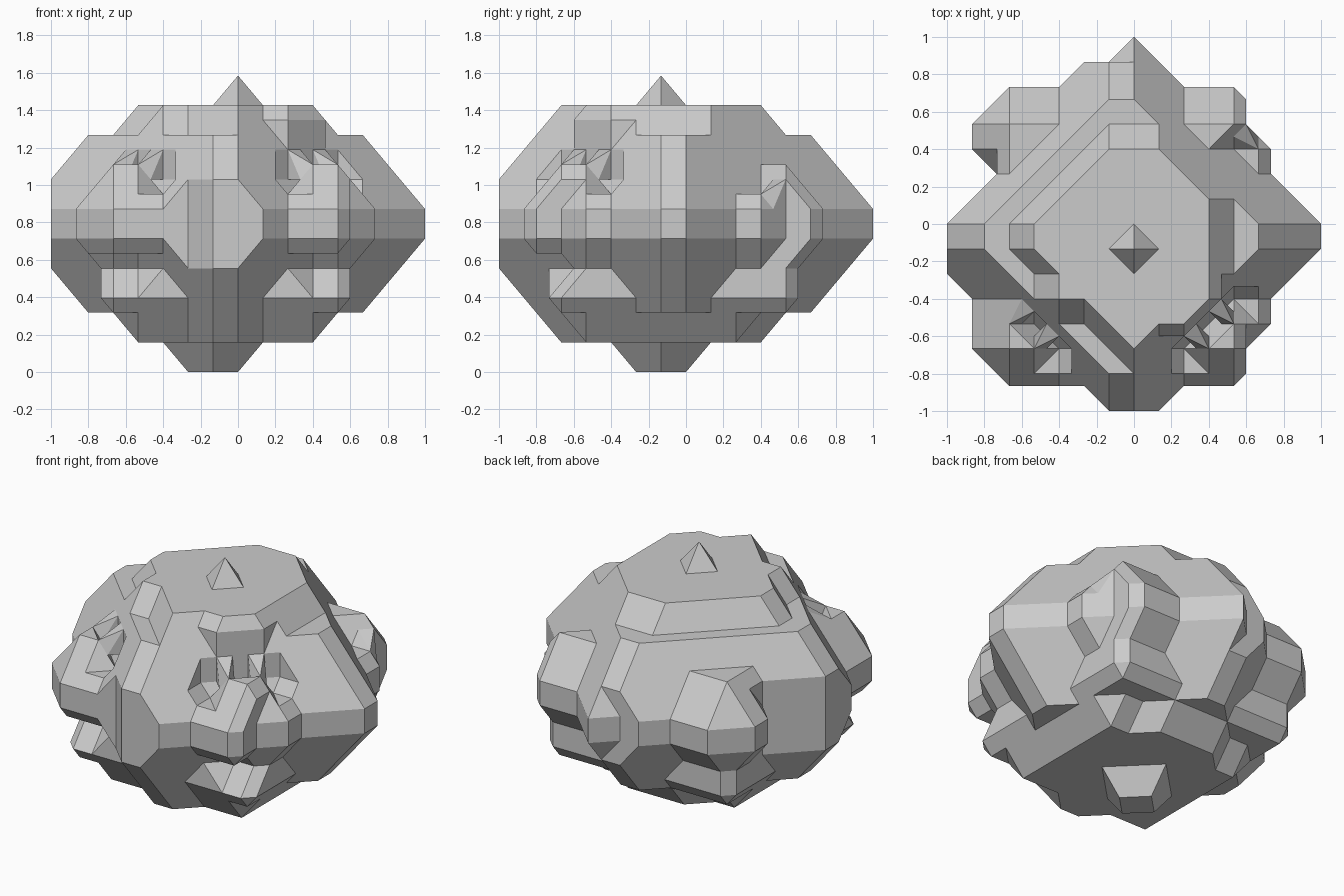
import bpy
import bmesh
from itertools import product
from mathutils import Vector

STEP = Vector((2 / 15, 2 / 15, 0.1585))

# Each layer, bottom to top: diamond centre x, centre y, radius, widest reach
DIAMONDS = [(-1, -1, 1, 2), (-0.5, -0.5, 5, 5), (-0.5, -0.5, 6, 6),
            (-0.5, -0.5, 7, 7), (0, -0.5, 7.5, 7), (0, -0.5, 7.5, 7),
            (-0.5, -0.5, 7, 7), (-0.5, -0.5, 6, 6), (0, -0.5, 4.5, 5), (0, -1, 0, 1)]

# Corner lobes: x range, y range, layer range
LOBES = [(-4, 3, -4, 2, 1, 1), (-5, 4, -5, 4, 2, 2), (-5, 4, -4, 4, 3, 3),
         (-6, 5, -6, 5, 4, 5), (-5, 4, -5, 4, 6, 6), (-3, 3, -3, 1, 8, 8),
         (2, 2, -4, -4, 8, 8), (-7, -7, -2, -2, 4, 5), (-2, -2, 6, 6, 4, 5)]

# Notches cut out of the rock, same order of ranges
NOTCHES = [(-6, -6, 2, 2, 4, 5), (5, 5, 4, 4, 4, 5), (5, 5, -5, -5, 4, 5),
           (4, 4, 3, 3, 6, 6), (4, 4, -2, 0, 8, 8), (-1, 1, 4, 4, 8, 8),
           (4, 4, -3, -3, 6, 6), (3, 3, -4, -4, 6, 6), (2, 2, -5, -5, 6, 6),
           (-4, -4, -4, -4, 6, 6), (-3, -3, -5, -5, 6, 6),
           (4, 5, -6, 6, 1, 1), (-5, -5, -6, 6, 1, 1), (-6, 6, 4, 5, 1, 1)]


def in_box(box, point):
    return all(box[2 * a] <= point[a] <= box[2 * a + 1] for a in range(3))


def is_rock(point):
    """True where the rock fills this lattice point."""
    x, y, layer = point
    if any(in_box(box, point) for box in NOTCHES):
        return False
    mid_x, mid_y, radius, reach = DIAMONDS[layer]
    if abs(x - mid_x) + abs(y - mid_y) <= radius and max(abs(x), abs(y)) <= reach:
        return True
    corner = abs(x + 0.5) + abs(y + 0.5)
    return corner <= 10 and any(in_box(box, point) for box in LOBES)


def cell_faces(origin, filled):
    """Bevelled skin of one lattice cell as triangles."""
    corners = [tuple(o + d for o, d in zip(origin, delta))
               for delta in product((0, 1), repeat=3)]
    inside = [c for c in corners if c in filled]
    outside = [c for c in corners if c not in filled]
    if not inside or not outside:
        return []
    # Wrap the smaller side, so that hollows stay hollow
    hollow = len(inside) > len(outside)
    core = outside if hollow else inside
    points = [Vector(c) for c in core]
    for a in inside:
        for b in outside:
            if sum(abs(p - q) for p, q in zip(a, b)) == 1:
                points.append((Vector(a) + Vector(b)) / 2)
    hull = bmesh.new()
    for p in points:
        hull.verts.new(p)
    bmesh.ops.convex_hull(hull, input=hull.verts[:])
    bmesh.ops.recalc_face_normals(hull, faces=hull.faces[:])
    skin = []
    for face in hull.faces:
        tri = [v.co.copy() for v in face.verts]
        on_wall = any(all(abs(p[a] - origin[a] - side) < 0.01 for p in tri)
                      for a in range(3) for side in (0, 1))
        if not on_wall:
            skin.append(tri[::-1] if hollow else tri)
    hull.free()
    return skin


cube = bpy.data.objects.get("Cube")
if cube:
    bpy.data.objects.remove(cube, do_unlink=True)

# Fill the lattice and skin every cell on its surface
span = range(-9, 9)
filled = {p for p in product(span, span, range(len(DIAMONDS))) if is_rock(p)}
bm = bmesh.new()
for origin in product(span, span, range(-1, len(DIAMONDS))):
    for tri in cell_faces(origin, filled):
        bm.faces.new([bm.verts.new((p.x * STEP.x, p.y * STEP.y, (p.z + 0.5) * STEP.z))
                      for p in tri])
bmesh.ops.remove_doubles(bm, verts=bm.verts[:], dist=0.001)
bmesh.ops.dissolve_limit(bm, angle_limit=0.02, verts=bm.verts[:], edges=bm.edges[:])

mesh = bpy.data.meshes.new("rock")
bm.to_mesh(mesh)
bm.free()
rock = bpy.data.objects.new("rock", mesh)
bpy.context.collection.objects.link(rock)

# Plain grey stone
stone = bpy.data.materials.new("grey stone")
stone.use_nodes = True
colour = (0.6, 0.6, 0.6, 1)
stone.diffuse_color = colour
stone.node_tree.nodes["Principled BSDF"].inputs["Base Color"].default_value = colour
mesh.materials.append(stone)
